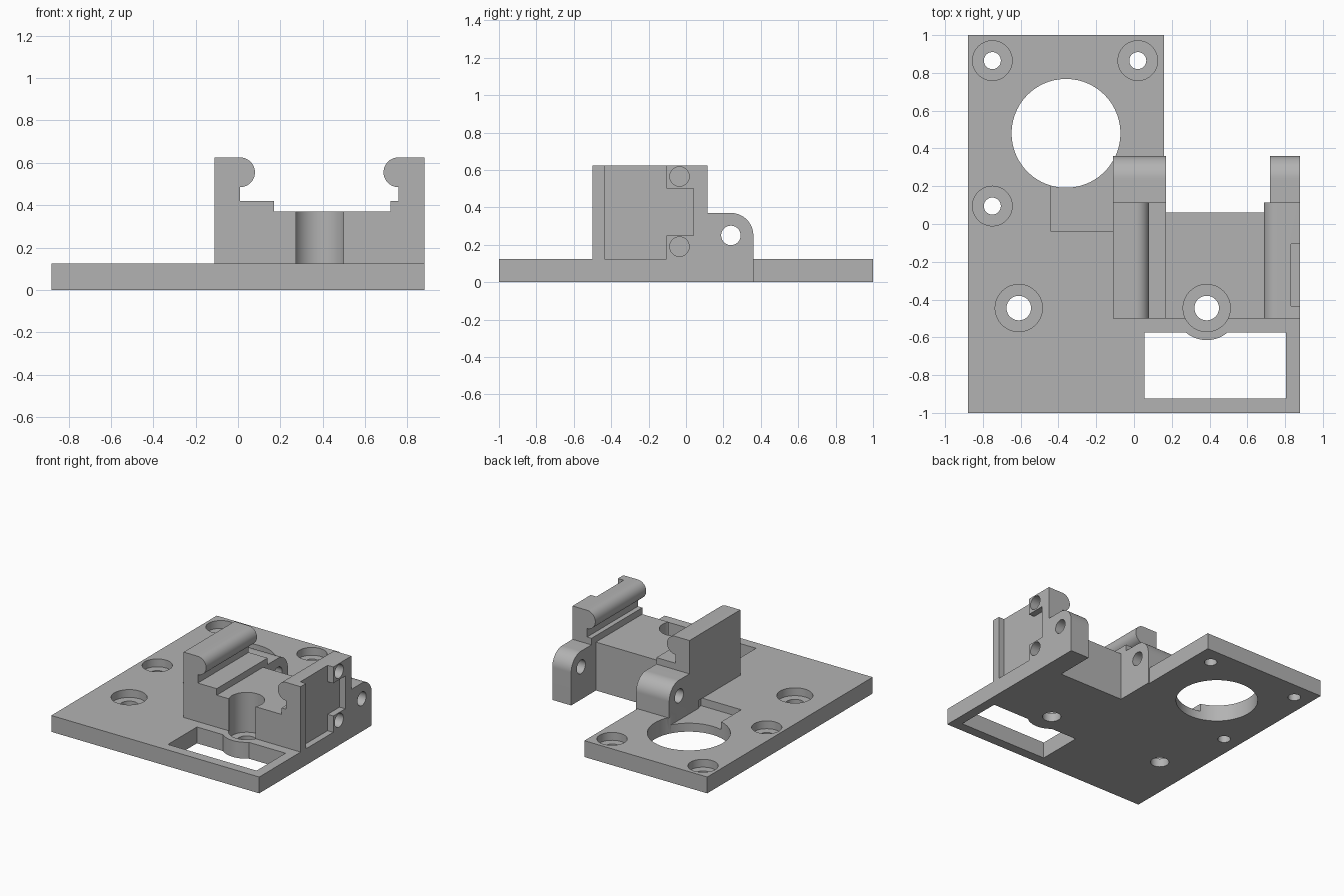
import bpy, bmesh, math
from mathutils import Vector

cube = bpy.data.objects.get("Cube")
if cube:
    bpy.data.objects.remove(cube, do_unlink=True)

grey = bpy.data.materials.new("plain grey")
grey.use_nodes = True
colour = (0.45, 0.45, 0.45, 1)
grey.diffuse_color = colour
grey.node_tree.nodes["Principled BSDF"].inputs["Base Color"].default_value = colour

PLATE = 0.125   # plate thickness
SEAT = 0.37     # height of the clamp floor
TOP = 0.625     # height of the clamp jaws


def prism(name, profile, axis, lo, hi):
    """Extrude a 2D profile along an axis; profile is (y,z), (x,z) or (x,y)."""
    place = {"x": lambda a, b: (lo, a, b),
             "y": lambda a, b: (a, lo, b),
             "z": lambda a, b: (a, b, lo)}[axis]
    bm = bmesh.new()
    face = bm.faces.new([bm.verts.new(place(a, b)) for a, b in profile])
    out = bmesh.ops.extrude_face_region(bm, geom=[face])
    step = Vector([(hi - lo) * (axis == k) for k in "xyz"])
    moved = [v for v in out["geom"] if isinstance(v, bmesh.types.BMVert)]
    bmesh.ops.translate(bm, vec=step, verts=moved)
    bmesh.ops.recalc_face_normals(bm, faces=bm.faces)
    mesh = bpy.data.meshes.new(name)
    bm.to_mesh(mesh)
    bm.free()
    mesh.materials.append(grey)
    obj = bpy.data.objects.new(name, mesh)
    bpy.context.collection.objects.link(obj)
    return obj


def arc(cx, cy, r, start, end, n=20):
    return [(cx + r * math.cos(math.radians(start + (end - start) * i / n)),
             cy + r * math.sin(math.radians(start + (end - start) * i / n)))
            for i in range(n + 1)]


def rect(a0, b0, a1, b1):
    return [(a0, b0), (a1, b0), (a1, b1), (a0, b1)]


def rod(axis, a, b, r, lo, hi, n=64):
    return prism("cutter", arc(a, b, r, 0, 360, n)[:-1], axis, lo, hi)


def box(x0, y0, z0, x1, y1, z1):
    return prism("cutter", rect(x0, y0, x1, y1), "z", z0, z1)


def combine(obj, tool, operation="DIFFERENCE"):
    mod = obj.modifiers.new("cut", "BOOLEAN")
    mod.operation, mod.solver, mod.object = operation, "EXACT", tool
    bpy.context.view_layer.objects.active = obj
    bpy.ops.object.modifier_apply(modifier=mod.name)
    mesh = tool.data
    bpy.data.objects.remove(tool, do_unlink=True)
    bpy.data.meshes.remove(mesh)


# Base plate, L-shaped
plate = prism("base_plate", [(-0.88, -1), (0.88, -1), (0.88, 0.06), (0.16, 0.06),
                             (0.16, 1), (-0.88, 1)], "z", 0, PLATE)

# Window with a round boss reaching into it
window = box(0.055, -0.925, -0.1, 0.805, -0.575, 0.3)
combine(window, rod("z", 0.385, -0.445, 0.17, -0.2, 0.4))
combine(plate, window)

# Large round opening and the shallow recess running into it
combine(plate, rod("z", -0.36, 0.48, 0.288, -0.1, 0.3, 96))
combine(plate, box(-0.44, -0.04, 0.065, -0.1, 0.365, 0.3))

# Clamp body: floor with a hooked jaw on each side
jaws = ([(-0.11, PLATE), (0.88, PLATE), (0.88, TOP)]
        + arc(0.757, 0.555, 0.07, 90, 270)
        + [(0.757, 0.42), (0.72, 0.42), (0.72, SEAT), (0.17, SEAT), (0.17, 0.42), (0.01, 0.42)]
        + arc(0.01, 0.555, 0.07, -90, 90)
        + [(-0.11, TOP)])
clamp = prism("clamp_body", jaws, "y", -0.5, 0.115)
combine(clamp, box(0.17, 0.06, 0, 0.72, 0.3, 0.45))

# Hinge lugs with rounded top corner and pin hole
lug = [(0.0, 0), (0.36, 0)] + arc(0.24, 0.25, 0.12, 0, 90) + [(0.0, SEAT)]
for x0, x1 in ((-0.11, 0.17), (0.72, 0.88)):
    combine(clamp, prism("lug", lug, "x", x0, x1), "UNION")
combine(clamp, rod("x", 0.24, 0.25, 0.052, -0.5, 1.2))
combine(clamp, rod("z", -0.36, 0.48, 0.288, -0.1, PLATE, 96))

# Side pocket with a rear tab and two blind holes
combine(clamp, box(0.832, -0.435, PLATE, 1, -0.105, 0.8))
combine(clamp, box(0.832, -0.2, 0.25, 1, 0.04, 0.5))
for z in (0.565, 0.19):
    combine(clamp, rod("x", -0.035, z, 0.052, 0.74, 1))

# Counterbored screw holes
for x, y, r, bore in ((-0.75, 0.865, 0.045, 0.105), (0.02, 0.865, 0.045, 0.105),
                      (-0.75, 0.095, 0.045, 0.105), (-0.61, -0.445, 0.065, 0.125),
                      (0.385, -0.445, 0.065, 0.125)):
    combine(plate, rod("z", x, y, r, -0.1, 0.3))
    combine(plate, rod("z", x, y, bore, 0.065, 0.3))
combine(clamp, rod("z", 0.385, -0.445, 0.125, 0, 0.8))

# Smooth round walls, keep edges sharp
for obj in (plate, clamp):
    bpy.ops.object.select_all(action="DESELECT")
    obj.select_set(True)
    bpy.context.view_layer.objects.active = obj
    bpy.ops.object.shade_smooth_by_angle(angle=math.radians(30))
